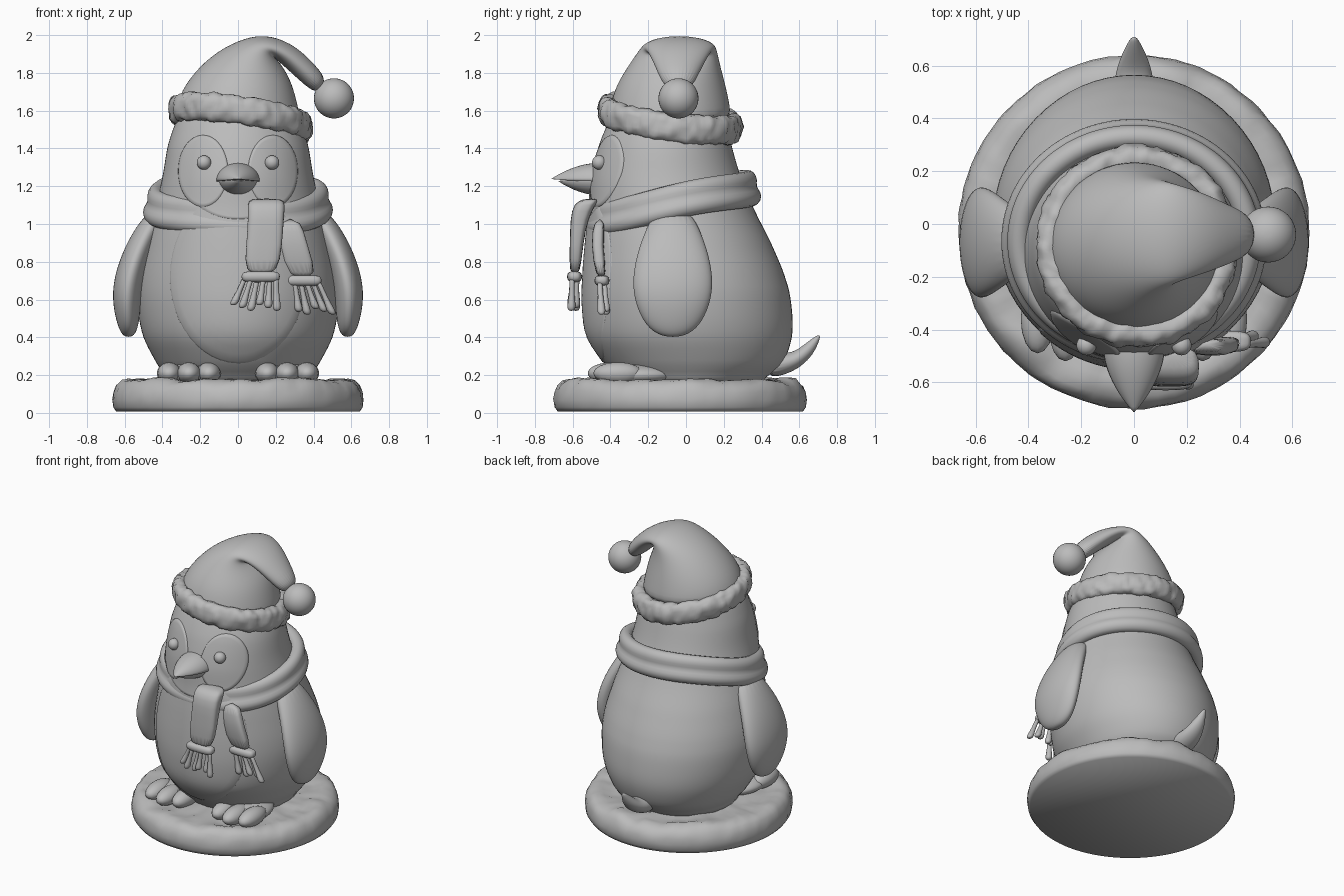
import bpy, math
from mathutils import Vector, noise

if "Cube" in bpy.data.objects:
    bpy.data.objects.remove(bpy.data.objects["Cube"])

grey = bpy.data.materials.new("plain_grey")
grey.use_nodes = True
GREY = (0.5, 0.5, 0.5, 1)
grey.diffuse_color = GREY
grey.node_tree.nodes["Principled BSDF"].inputs["Base Color"].default_value = GREY
X, Y, Z = Vector((1, 0, 0)), Vector((0, 1, 0)), Vector((0, 0, 1))


def make(name, verts, faces, subdiv=0):
    mesh = bpy.data.meshes.new(name)
    mesh.from_pydata(verts, [], faces)
    mesh.materials.append(grey)
    mesh.polygons.foreach_set("use_smooth", [True] * len(mesh.polygons))
    obj = bpy.data.objects.new(name, mesh)
    bpy.context.collection.objects.link(obj)
    if subdiv:
        mod = obj.modifiers.new("smooth", "SUBSURF")
        mod.levels = mod.render_levels = subdiv
    return obj


def skin(name, rows, subdiv=0, loop=False, caps=True):
    """Join rows of points that each form a closed loop."""
    n, m = len(rows[0]), len(rows)
    faces = [(i * n + j, i * n + (j + 1) % n,
              (i + 1) % m * n + (j + 1) % n, (i + 1) % m * n + j)
             for i in range(m if loop else m - 1) for j in range(n)]
    if caps and not loop:
        faces += [tuple(reversed(range(n))), tuple(range((m - 1) * n, m * n))]
    return make(name, [p for row in rows for p in row], faces, subdiv)


def oval(c, a, b, seg=20, power=1.0):
    """Closed loop spanned by half axes a and b; a low power squares it off."""
    bend = lambda v: math.copysign(abs(v) ** power, v)
    turns = [math.tau * k / seg for k in range(seg)]
    return [Vector(c) + a * bend(math.cos(t)) + b * bend(math.sin(t)) for t in turns]


def span(p, q, side, seg=20):
    """Oval whose opposite ends are p and q."""
    p, q = Vector(p), Vector(q)
    return oval((p + q) / 2, (p - q) / 2, side, seg)


def ball(name, c, size, seg=24):
    rows = []
    for k in range(1, seg):
        t = math.pi * k / seg - math.pi / 2
        rows.append(oval(Vector(c) + Z * size[2] * math.sin(t),
                         X * size[0] * math.cos(t), Y * size[1] * math.cos(t), seg))
    return skin(name, rows)


def rough(p, amount, scale=16):
    p = Vector(p)
    return noise.noise(p * scale) * amount + noise.noise(p * scale * 2.3) * amount * 0.5


# Body: height, half width, front y, back y
BODY = [(0.16, 0.36, -0.33, 0.40), (0.26, 0.43, -0.43, 0.51), (0.40, 0.50, -0.52, 0.56),
        (0.55, 0.53, -0.545, 0.56), (0.70, 0.53, -0.545, 0.53), (0.90, 0.49, -0.53, 0.45),
        (1.08, 0.44, -0.51, 0.36), (1.25, 0.40, -0.50, 0.29), (1.42, 0.37, -0.46, 0.24),
        (1.56, 0.32, -0.40, 0.20), (1.66, 0.24, -0.32, 0.14)]


def body_at(z):
    i = max(0, min(len(BODY) - 2, sum(r[0] <= z for r in BODY) - 1))
    p0, p1, p2, p3 = (BODY[max(0, min(len(BODY) - 1, i + d))] for d in (-1, 0, 1, 2))
    t = (z - p1[0]) / (p2[0] - p1[0])
    w, f, b = [0.5 * (2 * p1[k] + (p2[k] - p0[k]) * t
                      + (2 * p0[k] - 5 * p1[k] + 4 * p2[k] - p3[k]) * t * t
                      + (3 * p1[k] - p0[k] - 3 * p2[k] + p3[k]) * t ** 3) for k in (1, 2, 3)]
    return w, (f + b) / 2, (b - f) / 2


def front_y(x, z):
    w, c, d = body_at(z)
    return c - d * math.sqrt(max(0, 1 - (x / w) ** 2))


rows = []
for k in range(51):
    z = 0.16 + 1.5 * k / 50
    w, c, d = body_at(z)
    rows.append(oval((0, c, z), X * w, Y * d, 64))
skin("body", rows)


# Raised belly and face patches
def patch(name, cx, cz, rx, rz, lift):
    rows = []
    for k in range(1, 13):
        s = min(k, 11.5) / 11.5
        row = oval((cx, 0, cz), X * rx * s, Z * rz * s, 48)
        for p in row:
            p.y = front_y(p.x, p.z) + (0.01 if k == 12 else -lift)
        rows.append(row)
    skin(name, rows)


patch("belly_patch", 0, 0.72, 0.37, 0.47, 0.006)
patch("chin_patch", 0, 1.17, 0.25, 0.15, 0.007)

for side, word in ((1, "left"), (-1, "right")):
    patch(word + "_face_patch", side * 0.185, 1.28, 0.135, 0.195, 0.009)
    ball(word + "_eye", (side * 0.18, front_y(0.18, 1.325) - 0.017, 1.325), (0.038,) * 3)
    # Wing: height, centre x, half thickness, half width
    wing = [(0.402, 0.58, 0.02, 0.04), (0.43, 0.58, 0.045, 0.11), (0.5, 0.585, 0.065, 0.17),
            (0.64, 0.59, 0.082, 0.22), (0.8, 0.555, 0.08, 0.205),
            (0.95, 0.49, 0.075, 0.155), (1.08, 0.41, 0.06, 0.09)]
    skin(word + "_wing", [oval((side * x, -0.07, z), X * t, Y * w) for z, x, t, w in wing], 2)
    # Foot with three toes
    ball(word + "_foot", (side * 0.26, -0.26, 0.2), (0.15, 0.2, 0.06))
    for i in (-1, 0, 1):
        ball(f"{word}_toe_{i + 2}", (side * 0.26 + i * 0.105, -0.36 - 0.03 * (i == 0), 0.21),
             (0.064, 0.13, 0.058), 16)

# Beak in two halves with a mouth line
for name, tip, half, sign, z in (("upper_beak", 0.712, 0.117, 1, 1.238),
                                 ("lower_beak", 0.675, 0.105, -1, 1.228)):
    rows = []
    for k in range(14):
        s = k / 13
        r = max(0.02, math.cos(s * math.pi / 2) ** 0.85) * half
        row = oval((0, -0.46 - (tip - 0.46) * s, z), X * r, Z * r * 0.83, 32)
        for p in row:
            p.z = z + max(0, (p.z - z) * sign) * sign - 0.012 * sign * (r / half)
        rows.append(row)
    skin(name, rows)

# Tail
tail = [((0, 0.42, 0.17), (0, 0.42, 0.33), 0.09), ((0, 0.57, 0.215), (0, 0.55, 0.31), 0.075),
        ((0, 0.65, 0.28), (0, 0.61, 0.35), 0.052), ((0, 0.69, 0.34), (0, 0.655, 0.385), 0.03),
        ((0, 0.715, 0.41), (0, 0.7, 0.415), 0.01)]
skin("tail", [span(p, q, X * w) for p, q, w in tail], 2)

# Scarf wrap: two soft rolls, higher at the back
ROLL = [(-0.09, -0.085), (-0.035, -0.1), (0, -0.065), (0, -0.02), (-0.03, 0.008),
        (-0.02, 0.045), (-0.035, 0.085), (-0.07, 0.1), (-0.11, 0.085), (-0.13, 0)]
rows = []
for k in range(56):
    t = math.tau * k / 56
    wave = 0.008 * math.sin(3 * t + 1)
    rows.append([((0.505 + r) * math.cos(t), -0.065 + (0.465 + r) * math.sin(t),
                  1.11 + 0.083 * math.sin(t) + z + wave) for r, z in ROLL])
skin("scarf_wrap", rows, 1, loop=True)


# Hanging scarf ends: centre and half width and half thickness of each section
def scarf_end(name, sections, spread):
    rows = [oval(c, X * w, Y * t, 24, 0.6) for c, w, t in sections]
    skin(name, rows, 1)
    c, w, t = sections[-1]
    hem = Vector(c)
    skin(name + "_hem", [oval(hem + Z * dz, X * (w + g), Y * (t + g), 24, 0.6)
                         for dz, g in ((0.03, -0.01), (0.02, 0.01), (-0.015, 0.012), (-0.03, -0.01))], 1)
    for i in range(6):
        s = i / 2.5 - 1
        top = hem + X * w * 0.88 * s + Y * 0.012 * (-1) ** i
        end = top + X * (spread[0] + 0.035 * s) + Y * spread[1] - Z * (0.15 + 0.015 * (i % 3))
        rows = [oval(top.lerp(end, f), X * r, Y * r, 8) for f, r in
                ((0, 0.018), (0.3, 0.014), (0.65, 0.018), (0.88, 0.026), (0.97, 0.019), (1, 0.008))]
        skin(f"{name}_fringe_{i + 1}", rows, 1)


scarf_end("front_scarf_end", [((0.15, -0.5, 1.135), 0.085, 0.04), ((0.15, -0.535, 1.11), 0.1, 0.06),
                              ((0.148, -0.565, 1.03), 0.095, 0.048), ((0.14, -0.58, 0.9), 0.095, 0.035),
                              ((0.12, -0.59, 0.72), 0.092, 0.03)], (-0.03, -0.005))
scarf_end("back_scarf_end", [((0.275, -0.455, 1.03), 0.06, 0.03), ((0.29, -0.475, 0.9), 0.072, 0.032),
                             ((0.345, -0.445, 0.7), 0.088, 0.03)], (0.045, 0.01))

# Hat folded over to one side: outer edge, inner edge, half depth, centre y
HAT = [((-0.33, 1.56), (0.34, 1.5), 0.33, -0.085), ((-0.325, 1.65), (0.325, 1.6), 0.32, -0.085),
       ((-0.27, 1.76), (0.295, 1.72), 0.29, -0.08), ((-0.15, 1.89), (0.26, 1.8), 0.24, -0.06),
       ((0, 1.975), (0.21, 1.87), 0.205, -0.04), ((0.14, 2.008), (0.19, 1.88), 0.185, -0.035),
       ((0.28, 1.96), (0.24, 1.84), 0.155, -0.035), ((0.38, 1.875), (0.325, 1.76), 0.115, -0.04),
       ((0.48, 1.76), (0.42, 1.68), 0.07, -0.04)]
skin("hat", [span((a[0], y, a[1]), (b[0], y, b[1]), Y * d, 28) for a, b, d, y in HAT], 2)
ball("hat_pompom", (0.508, -0.04, 1.665), (0.106,) * 3, 32)

# Fluffy hat brim, tilted back and to the side
rows = []
for k in range(160):
    t = math.tau * k / 160
    out = Vector((math.cos(t), math.sin(t), 0))
    c = Vector((0.012, -0.085, 1.558)) + out * 0.332 + Z * (-0.045 * out.x - 0.045 * out.y)
    row = oval(c, out * 0.05, Z * 0.075, 20, 0.85)
    rows.append([p + (p - c).normalized() * rough(p, 0.014, 18) for p in row])
skin("hat_brim", rows, loop=True)

# Snowy round base: radius and height profile
PROFILE = [(0.645, 0.008), (0.66, 0.03), (0.665, 0.07), (0.66, 0.11), (0.645, 0.145), (0.62, 0.168),
           (0.585, 0.178), (0.55, 0.176), (0.51, 0.168), (0.46, 0.165), (0.4, 0.167), (0.3, 0.17),
           (0.15, 0.17), (0.02, 0.17)]
rows = []
for i, (r, z) in enumerate(PROFILE):
    row = oval((0, -0.03, z), X * r, Y * (r + 0.005), 128)
    for p in row:
        if i > 1:
            p.z += rough(p, 0.016, 9) * min(1, z / 0.15)
            p.x, p.y = p.x * (1 + rough(p, 0.008)), p.y * (1 + rough(p, 0.008))
    rows.append(row)
skin("snow_base", rows)
